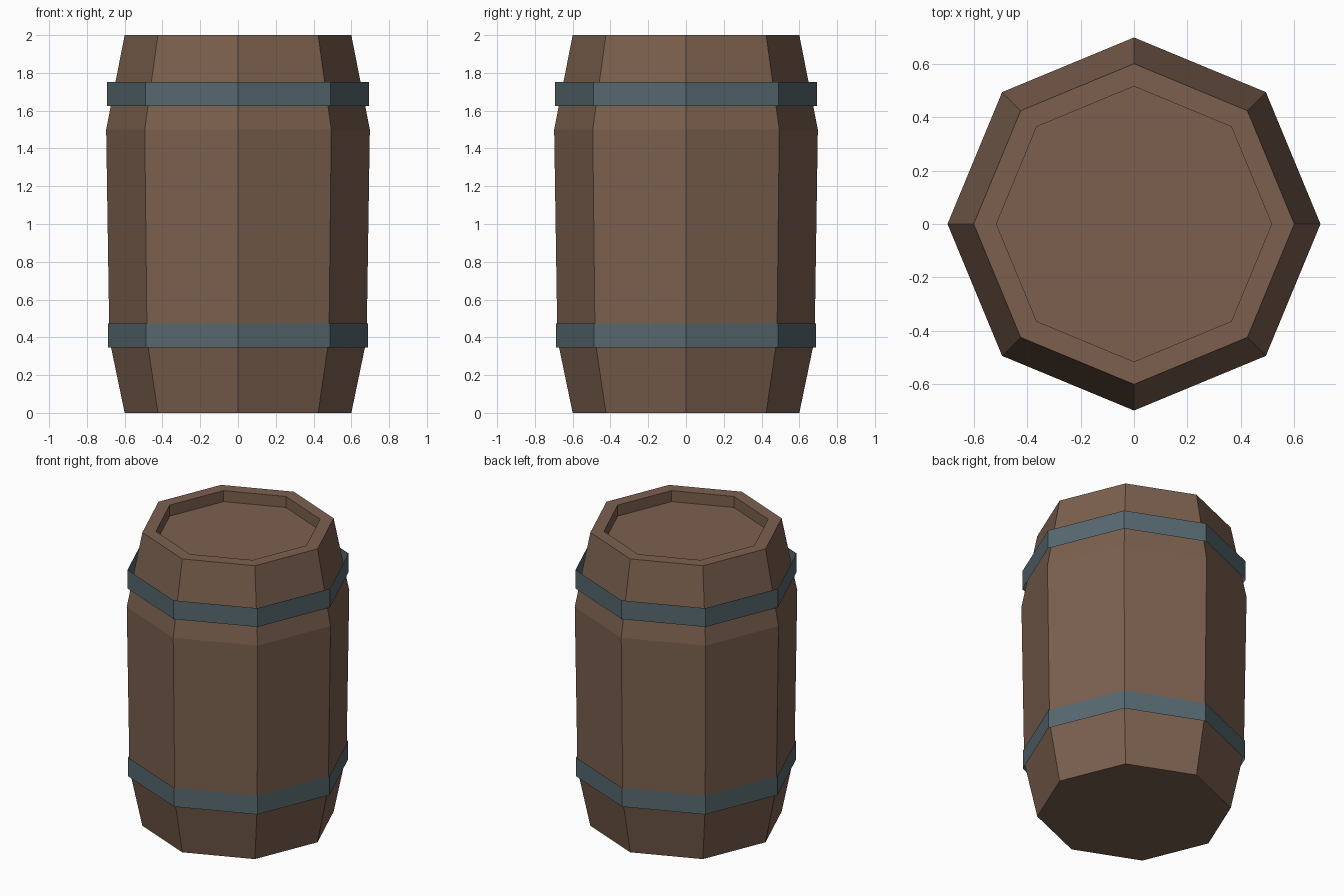
import bpy, bmesh, math

if "Cube" in bpy.data.objects:
    bpy.data.objects.remove(bpy.data.objects["Cube"])

SIDES = 8


def material(name, rgb):
    m = bpy.data.materials.new(name)
    m.diffuse_color = (*rgb, 1)
    m.use_nodes = True
    m.node_tree.nodes["Principled BSDF"].inputs["Base Color"].default_value = m.diffuse_color
    return m


def lathe(name, profile, mat, cap=False):
    """Spin (radius, z) points into an eight-sided shell, with optional end caps."""
    bm = bmesh.new()
    rings = []
    for r, z in profile:
        rings.append([bm.verts.new((r * math.cos(a), r * math.sin(a), z))
                      for a in (2 * math.pi * i / SIDES for i in range(SIDES))])
    for lo, hi in zip(rings, rings[1:]):
        for i in range(SIDES):
            j = (i + 1) % SIDES
            bm.faces.new((lo[i], lo[j], hi[j], hi[i]))
    if cap:
        bm.faces.new(rings[0][::-1])
        bm.faces.new(rings[-1])
    me = bpy.data.meshes.new(name)
    bm.to_mesh(me)
    bm.free()
    me.materials.append(mat)
    ob = bpy.data.objects.new(name, me)
    bpy.context.collection.objects.link(ob)
    return ob


wood = material("wood", (0.20, 0.118, 0.078))
iron = material("iron", (0.095, 0.14, 0.16))

# Barrel body: bulging staves, flat rim and recessed lid
lathe("barrel_body", [(0.6, 0), (0.681, 0.39), (0.698, 1.5), (0.6, 2.0),
                      (0.515, 2.0), (0.515, 1.925)], wood, cap=True)

# Hoops: thin open strips around the staves
lathe("lower_hoop", [(0.689, 0.345), (0.689, 0.473)], iron)
lathe("upper_hoop", [(0.693, 1.625), (0.693, 1.753)], iron)
